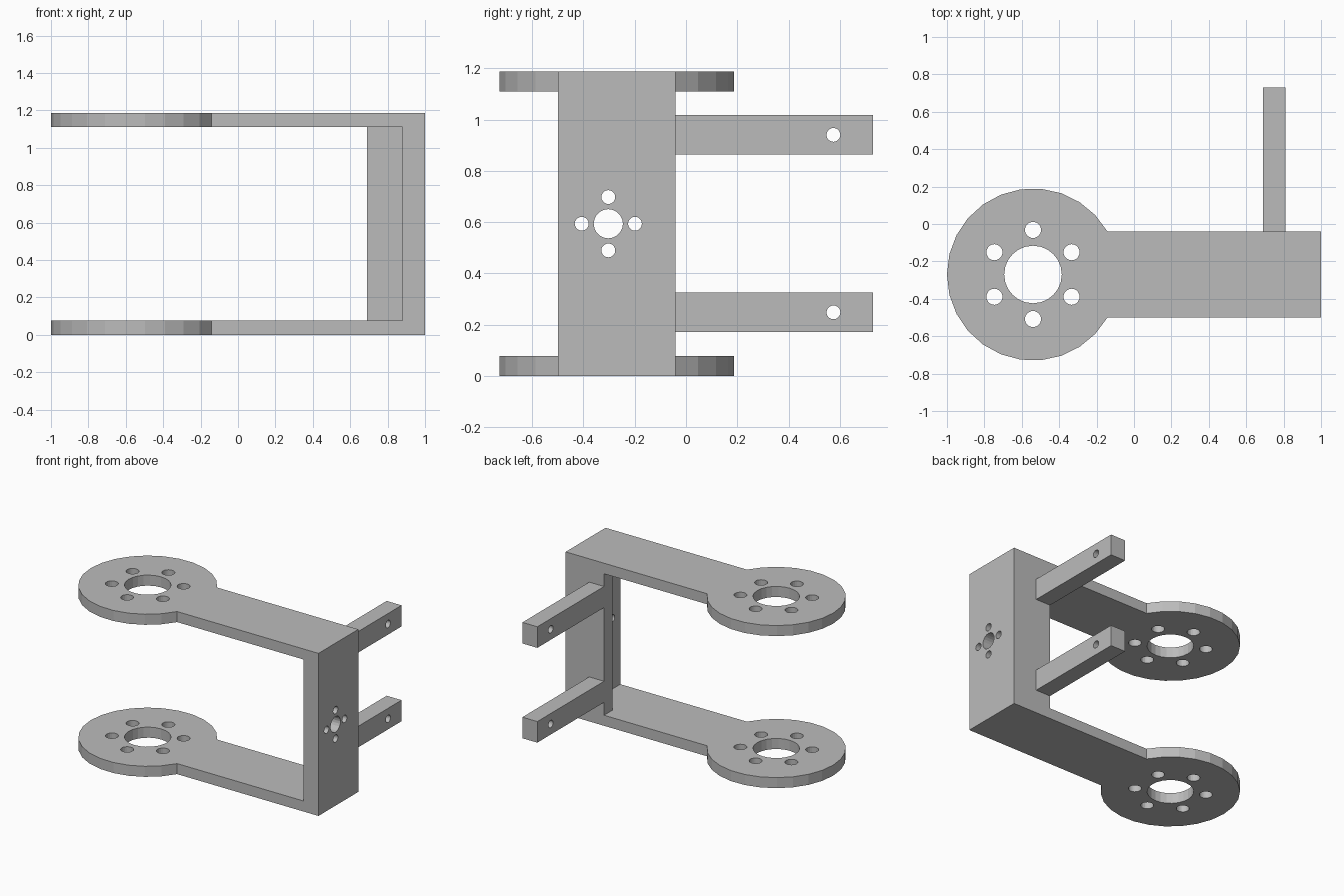
import bpy, bmesh
from math import sin, cos, pi, radians
from mathutils import Matrix, Vector

cube = bpy.data.objects.get("Cube")
if cube:
    bpy.data.objects.remove(cube, do_unlink=True)

grey = bpy.data.materials.new("plain grey")
grey.use_nodes = True
colour = (0.5, 0.5, 0.5, 1)
grey.diffuse_color = colour
grey.node_tree.nodes["Principled BSDF"].inputs["Base Color"].default_value = colour

# Maps a flat (y, z) outline extruded upward onto the x axis
SIDEWAYS = Matrix(((0, 0, 1, 0), (1, 0, 0, 0), (0, 1, 0, 0), (0, 0, 0, 1)))


def arc(cx, cy, r, start=0, sweep=360, steps=20):
    count = steps if sweep == 360 else steps + 1
    angles = [radians(start + sweep * i / steps) for i in range(count)]
    return [(cx + r * cos(a), cy + r * sin(a)) for a in angles]


def rect(u0, u1, v0, v1):
    return [(u0, v0), (u1, v0), (u1, v1), (u0, v1)]


def slab(name, loops, low, high, matrix=Matrix()):
    """Extrude an outline (first loop) with holes (other loops)."""
    bm = bmesh.new()
    for loop in loops:
        verts = [bm.verts.new((u, v, low)) for u, v in loop]
        for a, b in zip(verts, verts[1:] + verts[:1]):
            bm.edges.new((a, b))
    bmesh.ops.triangle_fill(bm, edges=bm.edges[:], use_beauty=True, normal=(0, 0, 1))
    result = bmesh.ops.extrude_face_region(bm, geom=bm.faces[:], use_keep_orig=True)
    top = [g for g in result["geom"] if isinstance(g, bmesh.types.BMVert)]
    bmesh.ops.translate(bm, verts=top, vec=Vector((0, 0, high - low)))
    bmesh.ops.transform(bm, matrix=matrix, verts=bm.verts[:])
    bmesh.ops.recalc_face_normals(bm, faces=bm.faces[:])
    mesh = bpy.data.meshes.new(name)
    bm.to_mesh(mesh)
    bm.free()
    mesh.materials.append(grey)
    obj = bpy.data.objects.new(name, mesh)
    bpy.context.collection.objects.link(obj)
    return obj


HEIGHT, THICK = 1.187, 0.077
FRONT, BACK = -0.5, -0.04
CX, CY = -0.54, -0.27

# Horizontal plates: straight strip ending in a drilled disc
outline = arc(CX, CY, 0.46, 30, 300, 22) + [(1, FRONT), (1, BACK)]
bolts = [arc(CX + 0.238 * cos(a), CY + 0.238 * sin(a), 0.043)
         for a in (pi / 2 + k * pi / 3 for k in range(6))]
plate_loops = [outline, arc(CX, CY, 0.154, steps=24)] + bolts
slab("bottom_plate", plate_loops, 0, THICK)
slab("top_plate", plate_loops, HEIGHT - THICK, HEIGHT)

# Upright wall with a centre hole and four screw holes
wy, wz = -0.303, HEIGHT / 2
screws = [arc(wy + 0.104 * cos(k * pi / 2), wz + 0.104 * sin(k * pi / 2), 0.027)
          for k in range(4)]
wall = rect(FRONT, BACK, THICK, HEIGHT - THICK)
slab("side_wall", [wall, arc(wy, wz, 0.057)] + screws, 0.88, 1, SIDEWAYS)

# Inner flange along the back edge of the wall
slab("back_flange", [rect(0.69, 0.88, BACK - 0.1, BACK)], THICK, HEIGHT - THICK)

# Two drilled bars reaching backward from the flange
for name, z in (("lower_bar", 0.248), ("upper_bar", 0.94)):
    bar = rect(BACK, 0.73, z - 0.077, z + 0.077)
    slab(name, [bar, arc(0.575, z, 0.027)], 0.69, 0.81, SIDEWAYS)
